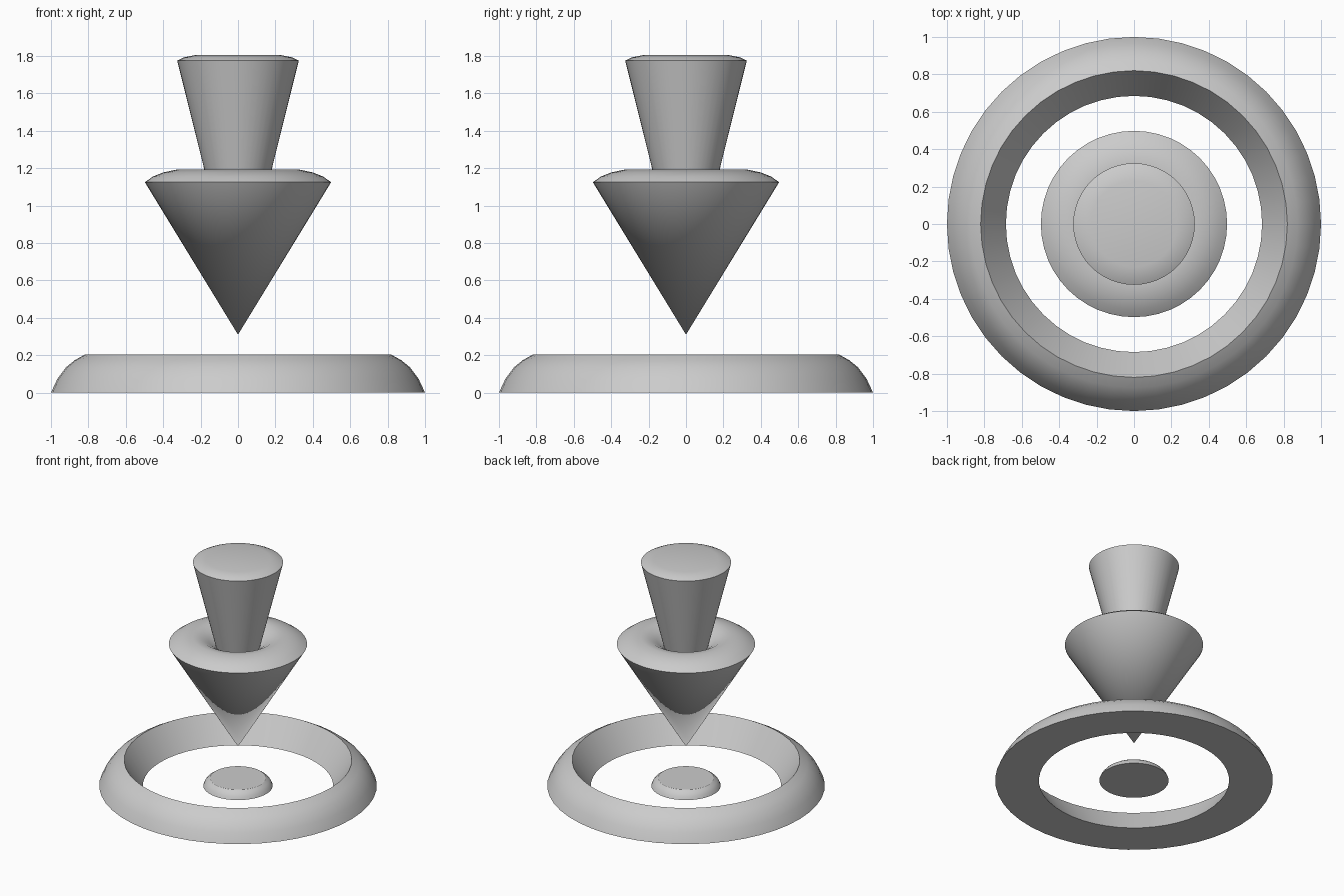
import bpy, bmesh, math

if "Cube" in bpy.data.objects:
    bpy.data.objects.remove(bpy.data.objects["Cube"])

SEGMENTS = 48


def lathe(name, profile, closed=False):
    """Spin an (r, z) profile around the z axis into a smooth solid."""
    bm = bmesh.new()
    rings = []
    for r, z in profile:
        if r == 0:
            rings.append([bm.verts.new((0, 0, z))] * SEGMENTS)
        else:
            rings.append([bm.verts.new((r * math.cos(a), r * math.sin(a), z))
                          for a in (2 * math.pi * i / SEGMENTS for i in range(SEGMENTS))])
    pairs = list(zip(rings, rings[1:]))
    if closed:
        pairs.append((rings[-1], rings[0]))
    for low, high in pairs:
        for i in range(SEGMENTS):
            j = (i + 1) % SEGMENTS
            corners = dict.fromkeys((low[i], low[j], high[j], high[i]))
            bm.faces.new(list(corners))
    bmesh.ops.recalc_face_normals(bm, faces=bm.faces)
    mesh = bpy.data.meshes.new(name)
    bm.to_mesh(mesh)
    bm.free()
    obj = bpy.data.objects.new(name, mesh)
    bpy.context.collection.objects.link(obj)
    bpy.ops.object.select_all(action='DESELECT')
    obj.select_set(True)
    bpy.context.view_layer.objects.active = obj
    bpy.ops.object.shade_smooth_by_angle(angle=math.radians(30))
    return obj


# Outer ground ring: rounded outside, straight funnel inside
lathe("ground_ring", [(0.685, 0), (1.0, 0), (0.965, 0.075), (0.92, 0.135),
                      (0.875, 0.172), (0.82, 0.203)], closed=True)

# Small centre disc
lathe("centre_disc", [(0, 0), (0.25, 0), (0.24, 0.023), (0.222, 0.045),
                      (0.2, 0.06), (0, 0.06)])

# Floating arrow: cone head, rounded shoulder, dimple, flared shaft, soft cap
lathe("arrow", [(0, 0.31), (0.498, 1.125), (0.455, 1.155), (0.40, 1.177),
                (0.33, 1.192), (0.27, 1.185), (0.21, 1.152), (0.16, 1.112),
                (0.325, 1.775), (0.29, 1.792), (0.23, 1.804), (0, 1.805)])
